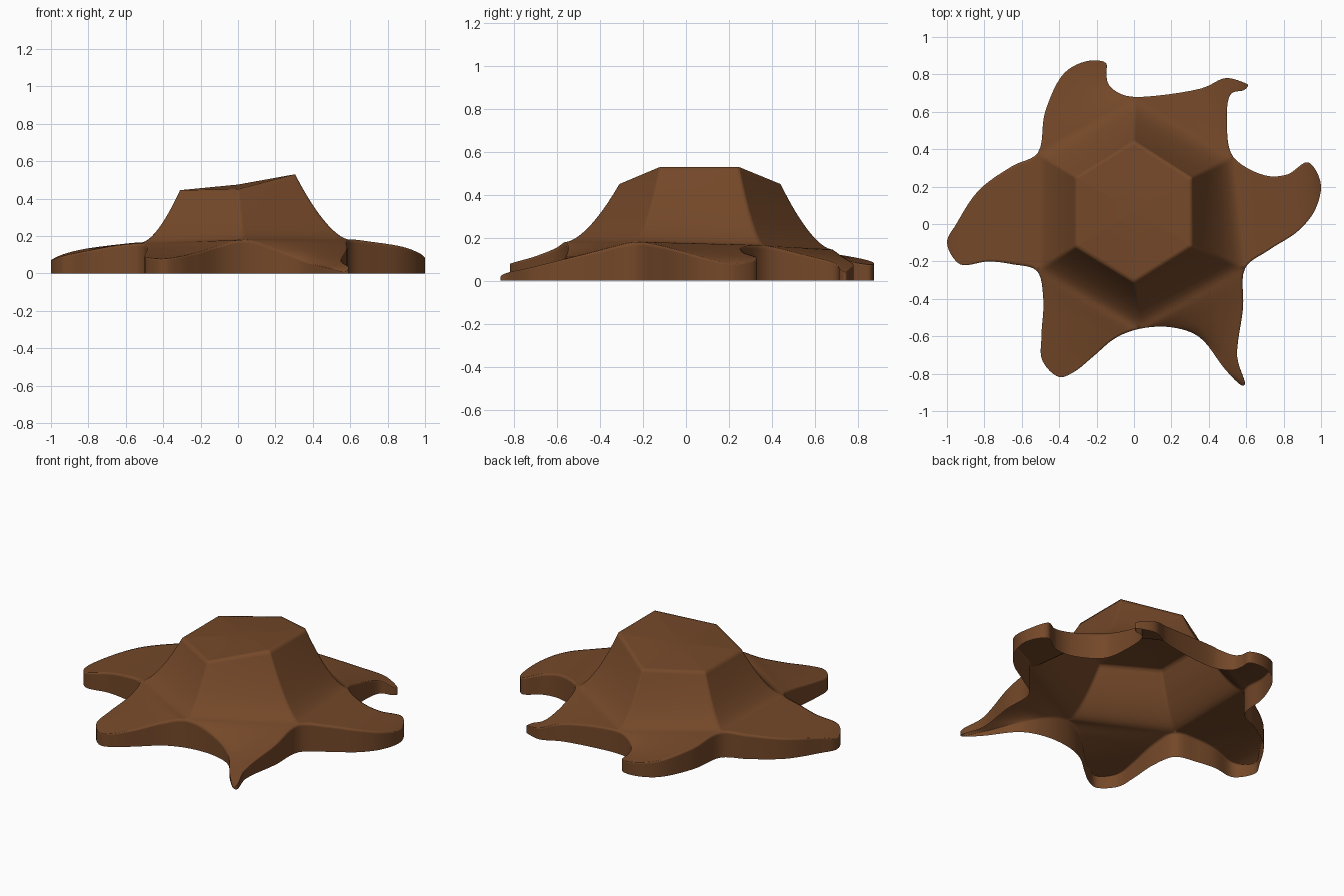
import bpy, bmesh, math
from mathutils import Vector

if "Cube" in bpy.data.objects:
    bpy.data.objects.remove(bpy.data.objects["Cube"])

# Top hexagon corners, counter-clockwise, each facing the valley between two roots
HEX = [(.305, -.12, .53), (.305, .245, .53), (0, .44, .45),
       (-.31, .25, .445), (-.31, -.12, .445), (0, -.31, .45)]
# Plan outline of each root: valley, three side points, tip, three side points
ROOTS = [
    [(.595, -.235), (.72, -.14), (.88, -.035), (.97, .08), (.998, .22), (.93, .33), (.82, .265), (.7, .26)],
    [(.53, .36), (.497, .52), (.518, .695), (.59, .717), (.61, .742), (.585, .757), (.49, .78), (.36, .725)],
    [(0, .68), (-.08, .70), (-.135, .745), (-.148, .80), (-.15, .86), (-.24, .873), (-.37, .81), (-.475, .6)],
    [(-.515, .38), (-.65, .31), (-.83, .18), (-.95, .0), (-1, -.1), (-.93, -.215), (-.78, -.2), (-.65, -.215)],
    [(-.52, -.25), (-.485, -.4), (-.495, -.6), (-.49, -.73), (-.4, -.818), (-.32, -.79), (-.22, -.71), (-.1, -.61)],
    [(.03, -.56), (.2, -.552), (.35, -.605), (.49, -.78), (.575, -.862), (.593, -.856), (.552, -.71), (.583, -.45)],
]
TIP_Z = [.08, .04, .075, .07, .078, .01]
VALLEY_Z = [.18, .165, .145, .165, .16, .18]
SLOW = (0, .12, .38, .72, 1, .72, .38, .12)   # drop along the two side roots
FAST = (0, .3, .68, .9, 1, .9, .68, .3)       # drop along the other roots
M = 6                      # samples per outline segment
COLS, ROWS = 16, 14        # grid across a root, and down a flank


def closed_spline(pts, m):
    """Centripetal Hermite curve through a closed list of points."""
    n, out = len(pts), []
    d = [math.sqrt((pts[(i + 1) % n] - pts[i]).length) for i in range(n)]
    tan = []
    for i in range(n):
        a, b = d[i - 1], d[i]
        tan.append(((pts[i] - pts[i - 1]) / a * b + (pts[(i + 1) % n] - pts[i]) / b * a) / (a + b))
    for i in range(n):
        p, q = pts[i], pts[(i + 1) % n]
        u, v = tan[i] * d[i], tan[(i + 1) % n] * d[i]
        for k in range(m):
            t = k / m
            out.append(p * (2*t**3 - 3*t*t + 1) + u * (t**3 - 2*t*t + t)
                       + q * (3*t*t - 2*t**3) + v * (t**3 - t*t))
    return out


bm = bmesh.new()


def skin(rows):
    """Fill a grid of points with faces."""
    grid = [[bm.verts.new(p) for p in row] for row in rows]
    for a, b in zip(grid, grid[1:]):
        for i in range(len(a) - 1):
            bm.faces.new((a[i], b[i], b[i + 1], a[i + 1]))


def across(a, b):
    """Points from a to b, packed closer towards both ends."""
    pts = []
    for i in range(COLS + 1):
        t = i / COLS
        pts.append(a.lerp(b, .4 * t + .6 * t * t * (3 - 2 * t)))
    return pts


# Rim line around all roots, dropping towards each tip
ctrl = []
for r, outline in enumerate(ROOTS):
    for i, (x, y) in enumerate(outline):
        base = VALLEY_Z[r] if i < 4 else VALLEY_Z[(r + 1) % 6]
        f = (SLOW if r in (0, 3) else FAST)[i]
        ctrl.append(Vector((x, y, base + (TIP_Z[r] - base) * f)))
rim = closed_spline(ctrl, M)
N = len(rim)
hexa = [Vector(p) for p in HEX]

for r in range(6):
    s = r * 8 * M
    left, right = rim[s], rim[(s + 8 * M) % N]
    ha, hb = hexa[r], hexa[(r + 1) % 6]

    # Concave flank from the hexagon down to the root base
    rows = []
    for k in range(ROWS + 1):
        t = (k / ROWS) ** 1.2
        ends = []
        for h, v in ((ha, left), (hb, right)):
            p = h.lerp(v, t)
            p.z = v.z + (h.z - v.z) * (1 - t) ** 1.6
            ends.append(p)
        rows.append(across(*ends))
    skin(rows)

    # Root surface from the base to the tip
    skin([across(rim[s + i], rim[(s + 8 * M - i) % N]) for i in range(4 * M + 1)])

    # Flat cut top, with a tight ring that keeps its edge crisp
    c = Vector((0, .07, .475))
    edge = across(ha, hb)
    skin([[c.lerp(p, f) for p in edge] for f in (0, .5, .85, .95, 1)])

# Vertical side wall down to the ground, open underneath
loop = rim + [rim[0]]
skin([[Vector((p.x, p.y, p.z * f)) for p in loop] for f in (1, .9, .5, 0)])

bmesh.ops.remove_doubles(bm, verts=bm.verts, dist=.0005)
bmesh.ops.dissolve_degenerate(bm, edges=bm.edges, dist=.0003)
bmesh.ops.recalc_face_normals(bm, faces=bm.faces)
if sum(f.normal.z * f.calc_area() for f in bm.faces) < 0:
    bmesh.ops.reverse_faces(bm, faces=bm.faces)

mesh = bpy.data.meshes.new("tree_stump")
bm.to_mesh(mesh)
bm.free()
stump = bpy.data.objects.new("tree_stump", mesh)
bpy.context.collection.objects.link(stump)

# Brown bark
bark = bpy.data.materials.new("bark")
bark.diffuse_color = (.175, .065, .022, 1)
bark.use_nodes = True
bark.node_tree.nodes["Principled BSDF"].inputs["Base Color"].default_value = bark.diffuse_color
mesh.materials.append(bark)

# Soft shading over all edges
bpy.context.view_layer.objects.active = stump
stump.select_set(True)
bpy.ops.object.shade_smooth()
